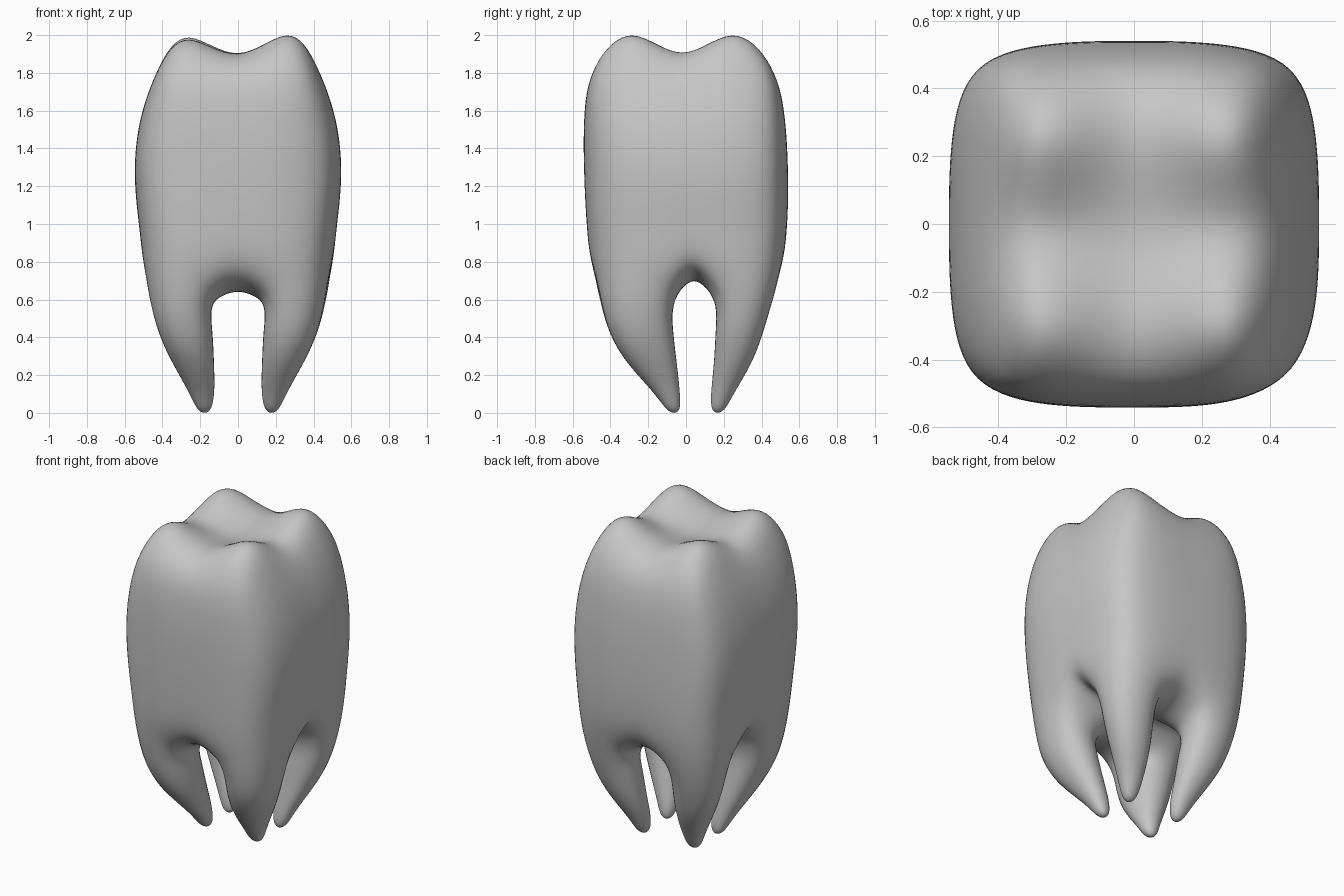
import bpy
import bmesh

default_cube = bpy.data.objects.get("Cube")
if default_cube:
    bpy.data.objects.remove(default_cube, do_unlink=True)

enamel = bpy.data.materials.new("enamel_grey")
enamel.use_nodes = True
grey = (0.57, 0.57, 0.57, 1)
enamel.diffuse_color = grey
enamel.node_tree.nodes["Principled BSDF"].inputs["Base Color"].default_value = grey

# Crown rings, top to bottom: height, corner rounding, outer x, inner x,
# then y: front outer, front inner, middle, back inner, back outer
RINGS = [
    (1.84, 0.9, 0.435, 0.28, -0.525, -0.29, -0.02, 0.25, 0.49),
    (1.55, 0.9, 0.53, 0.26, -0.545, -0.27, 0.0, 0.25, 0.53),
    (1.25, 0.9, 0.557, 0.24, -0.54, -0.25, 0.0, 0.25, 0.543),
    (0.95, 0.93, 0.517, 0.2, -0.525, -0.19, 0.02, 0.22, 0.538),
    (0.7, 0.95, 0.508, 0.14, -0.5, -0.06, 0.04, 0.155, 0.505),
]
# Root sections: height, x centre and half, front y centre and half, back y centre and half
ROOTS = [
    (0.44, 0.283, 0.162, -0.245, 0.19, 0.285, 0.14),
    (0.27, 0.24, 0.123, -0.187, 0.15, 0.253, 0.112),
    (0.1, 0.187, 0.071, -0.095, 0.07, 0.19, 0.065),
    (-0.008, 0.177, 0.035, -0.06, 0.035, 0.165, 0.035),
]
# Cusp height at each corner of the chewing surface, by grid column and row
CUSPS = {(1, 1): 2.16, (3, 1): 2.21, (1, 3): 2.185, (3, 3): 2.21}
LAST = len(RINGS) - 1

bm = bmesh.new()
verts = {}


def on_border(i, j):
    return i in (0, 4) or j in (0, 4)


def cage_height(k, i, j, z):
    """Shape the chewing surface on top and the arches between roots below."""
    if k == 0 and not on_border(i, j):
        if (i, j) in CUSPS:
            return CUSPS[i, j]
        return 1.84 if i == j == 2 else 1.81
    if k == LAST:
        if i == j == 2:
            return 0.73
        if i == 2:
            return 0.69 if on_border(i, j) else 0.64
        if j == 2:
            return 0.79 if on_border(i, j) else 0.76
        if not on_border(i, j):
            return z - 0.14
        if i in (1, 3) or j in (1, 3):
            return z - 0.07
    return z


# Grid points of every ring, with insides only on the top and bottom
for k, (z, rounding, xo, xi, *ys) in enumerate(RINGS):
    xs = (-xo, -xi, 0, xi, xo)
    for i in range(5):
        for j in range(5):
            if not on_border(i, j) and k not in (0, LAST):
                continue
            x, y = xs[i], ys[j]
            if i in (0, 4) and j in (0, 4):
                # The front left corner is a little softer
                pull = rounding - 0.035 if (i, j) == (4, 0) else rounding
                x, y = x * pull, y * pull
            elif k in (0, LAST) and on_border(i, j) and 2 in (i, j):
                x, y = x * 0.97, y * 0.97
            verts[k, i, j] = bm.verts.new((x, y, cage_height(k, i, j, z)))


def cell(i, j):
    return [(i, j), (i + 1, j), (i + 1, j + 1), (i, j + 1)]


def bridge(upper, lower):
    n = len(upper)
    for a in range(n):
        b = (a + 1) % n
        bm.faces.new((upper[a], upper[b], lower[b], lower[a]))


# Crown walls
loop = ([(i, 0) for i in range(4)] + [(4, j) for j in range(4)]
        + [(i, 4) for i in range(4, 0, -1)] + [(0, j) for j in range(4, 0, -1)])
for k in range(LAST):
    bridge([verts[(k, *p)] for p in loop], [verts[(k + 1, *p)] for p in loop])

# Chewing surface, underside and four tapering roots
for i in range(4):
    for j in range(4):
        bm.faces.new([verts[(0, *p)] for p in cell(i, j)])
        ring = [verts[(LAST, *p)] for p in cell(i, j)]
        if i in (0, 3) and j in (0, 3):
            side = -1 if i == 0 else 1
            for z, xc, xh, fc, fh, bc, bh in ROOTS:
                yc, yh = (fc, fh) if j == 0 else (bc, bh)
                section = [bm.verts.new((side * xc + sx * xh, yc + sy * yh, z))
                           for sx, sy in ((-1, -1), (1, -1), (1, 1), (-1, 1))]
                bridge(ring, section)
                ring = section
        bm.faces.new(ring)

bmesh.ops.recalc_face_normals(bm, faces=bm.faces)
for face in bm.faces:
    face.smooth = True
mesh = bpy.data.meshes.new("tooth")
bm.to_mesh(mesh)
bm.free()
mesh.materials.append(enamel)
tooth = bpy.data.objects.new("tooth", mesh)
bpy.context.collection.objects.link(tooth)

# Smooth the cage into the final surface
subdivision = tooth.modifiers.new("Subdivision", "SUBSURF")
subdivision.levels = subdivision.render_levels = 3
